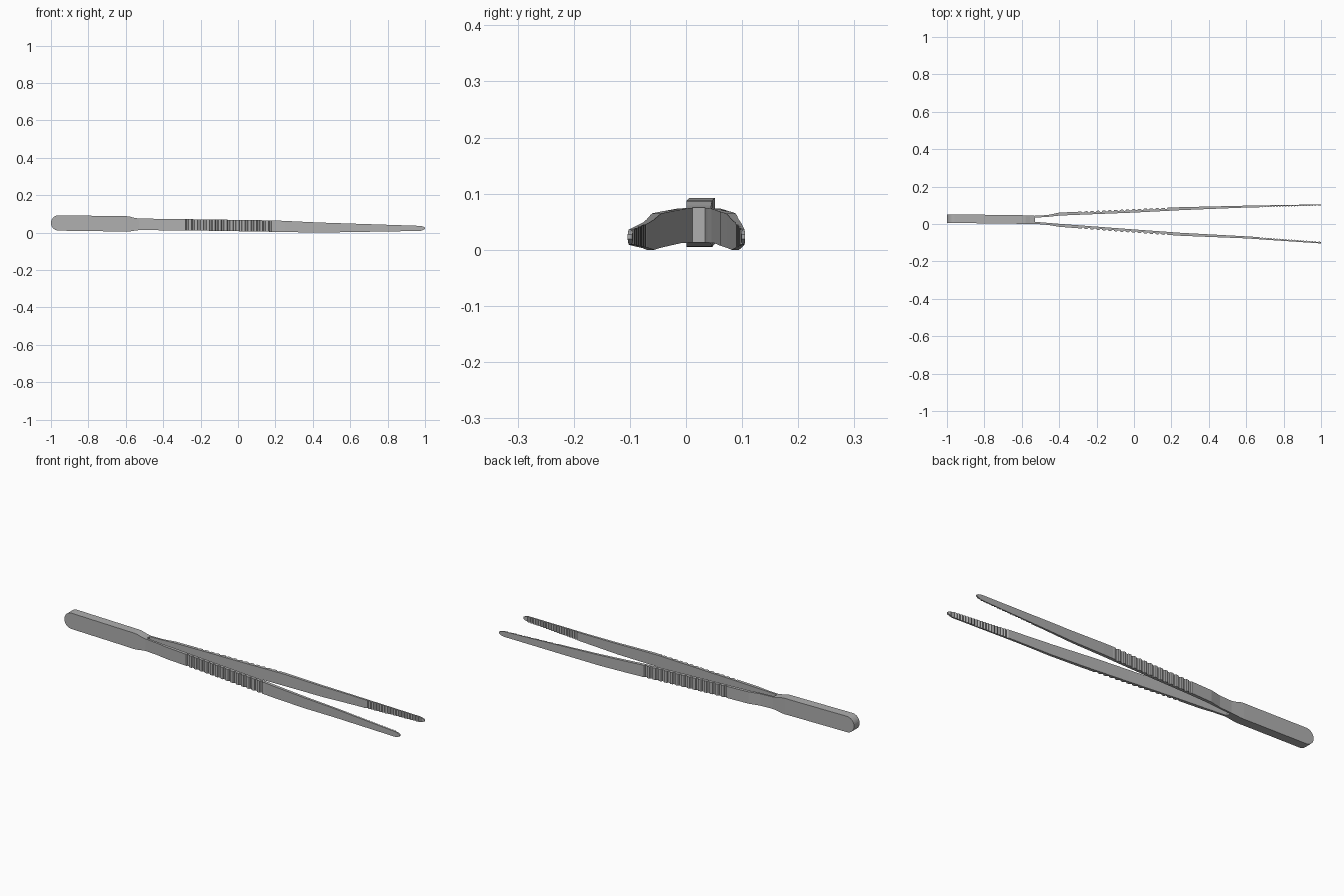
import bpy, bmesh, math

if "Cube" in bpy.data.objects:
    bpy.data.objects.remove(bpy.data.objects["Cube"])

steel = bpy.data.materials.new("dark_steel")
steel.diffuse_color = (0.43, 0.43, 0.43, 1)
steel.use_nodes = True
steel.node_tree.nodes["Principled BSDF"].inputs["Base Color"].default_value = steel.diffuse_color


def lerp_keys(keys, x):
    """Linear interpolation through (x, a, b, ...) rows."""
    for p, q in zip(keys, keys[1:]):
        if x <= q[0]:
            t = (x - p[0]) / (q[0] - p[0])
            return [a + (b - a) * t for a, b in zip(p[1:], q[1:])]
    return list(keys[-1][1:])


def loft(name, stations):
    """Box-section loft along x; each station is (x, y0, y1, z0, z1)."""
    bm = bmesh.new()
    rings = [[bm.verts.new(c) for c in ((x, y0, z0), (x, y1, z0), (x, y1, z1), (x, y0, z1))]
             for x, y0, y1, z0, z1 in stations]
    for a, b in zip(rings, rings[1:]):
        for i in range(4):
            j = (i + 1) % 4
            bm.faces.new((a[i], a[j], b[j], b[i]))
    bm.faces.new(rings[0])
    bm.faces.new(rings[-1])
    bmesh.ops.recalc_face_normals(bm, faces=bm.faces)
    me = bpy.data.meshes.new(name)
    bm.to_mesh(me)
    bm.free()
    me.materials.append(steel)
    ob = bpy.data.objects.new(name, me)
    bpy.context.collection.objects.link(ob)
    return ob


# Handle: rounded end, slight taper, shoulders down to the arms
handle_y = [(-1, 0.006, 0.052), (-0.6, 0.001, 0.047), (-0.53, 0.001, 0.044)]
stations = []
R = 0.041
for i in range(9):
    a = math.radians(4 + 86 * i / 8)
    x = -1 + R - R * math.cos(a)
    h = R * math.sin(a)
    stations.append((x, *lerp_keys(handle_y, x), 0.0515 - h, 0.0515 + h))
for x, z0, z1 in [(-0.63, 0.006, 0.088), (-0.6, 0.005, 0.088), (-0.58, 0.006, 0.086),
                  (-0.555, 0.010, 0.079), (-0.53, 0.013, 0.075)]:
    stations.append((x, *lerp_keys(handle_y, x), z0, z1))
loft("handle", stations)

# Arm heights shared by both arms
height = [(-0.53, 0.013, 0.075), (-0.28, 0.012, 0.072), (0.2, 0.004, 0.065), (0.43, 0.0, 0.054),
          (0.975, 0.009, 0.036), (0.99, 0.014, 0.032), (1.0, 0.019, 0.027)]

# Arm thickness: (x, inner y, outer y)
back = [(-0.53, 0.034, 0.044), (-0.46, 0.038, 0.048), (-0.4, 0.045, 0.061), (0, 0.061, 0.079),
        (0.25, 0.074, 0.090), (0.6, 0.088, 0.098), (1.0, 0.098, 0.105)]
front = [(-0.53, 0.012, 0.001), (-0.46, 0.006, -0.005), (-0.4, 0.001, -0.015), (0, -0.029, -0.046),
         (0.25, -0.047, -0.063), (0.6, -0.066, -0.077), (1.0, -0.095, -0.104)]

# Surface offsets: grip ridges on the outside, fine teeth on the inside
N_RIDGE, N_TEETH = 15, 20
offsets = {r[0]: (0, 0) for r in height + back if r[0] < -0.28 or 0.2 < r[0] < 0.66}
pitch = 0.475 / N_RIDGE
for i in range(N_RIDGE):
    x = -0.28 + i * pitch
    for f, d in ((0.0, 0), (0.12, -0.006), (0.4, -0.006), (0.52, 0), (0.75, 0.001)):
        offsets[x + f * pitch] = (0, d)
offsets[0.195] = (0, 0)
pitch = 0.315 / N_TEETH
for i in range(N_TEETH):
    x = 0.67 + i * pitch
    offsets[x] = (-0.001, 0)
    offsets[x + pitch * 0.5] = (0.004, 0)
offsets[0.99] = (0, 0)
offsets[1.0] = (0.001, 0)

for name, keys, side in (("back_arm", back, 1), ("front_arm", front, -1)):
    stations = []
    for x in sorted(offsets):
        inner, outer = lerp_keys(keys, x)
        di, do = offsets[x]
        stations.append((x, inner + side * di, outer + side * do, *lerp_keys(height, x)))
    loft(name, stations)
